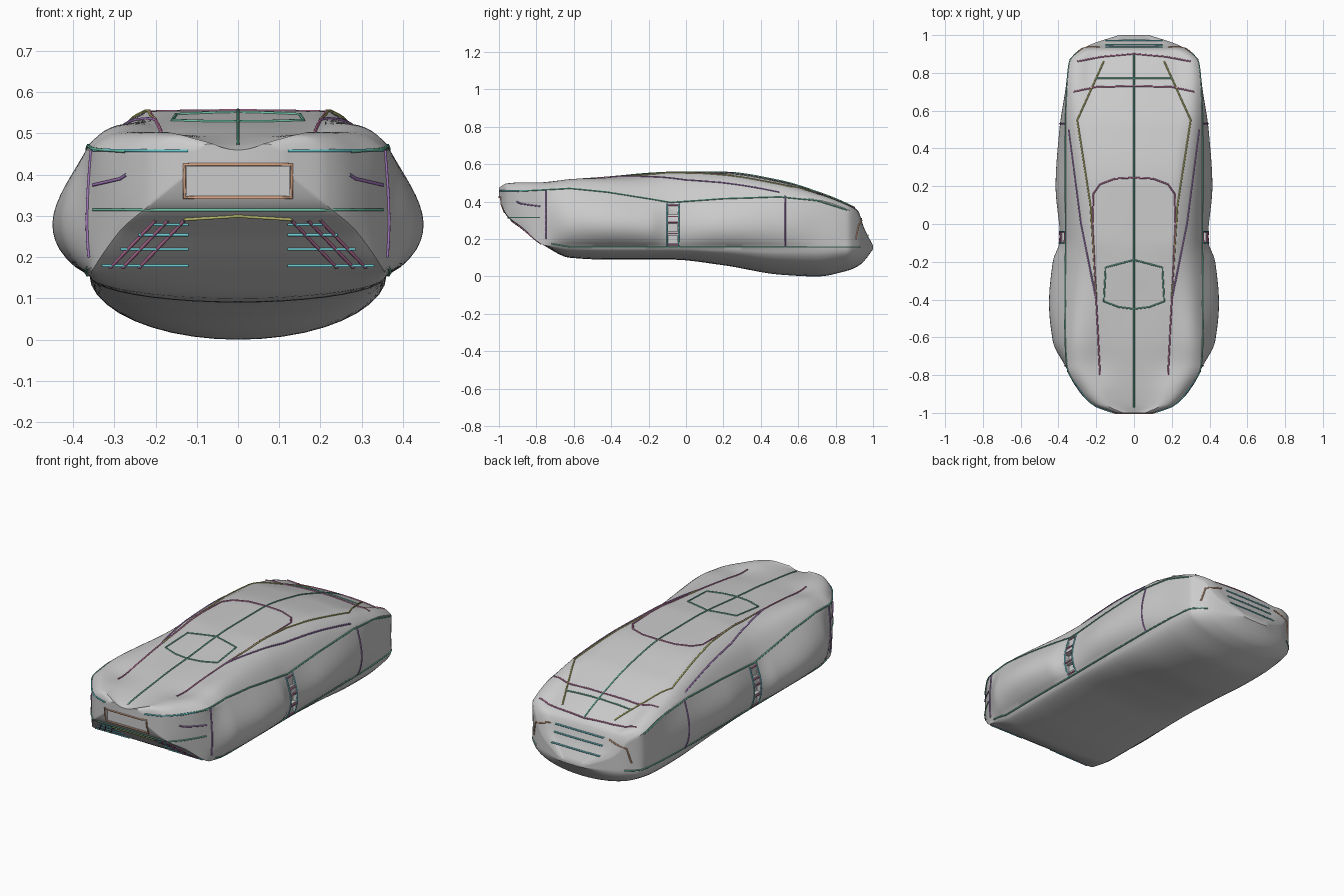
import bpy, bmesh, math
from mathutils import Vector
from mathutils.bvhtree import BVHTree

if "Cube" in bpy.data.objects:
    bpy.data.objects.remove(bpy.data.objects["Cube"])

# Body stations: y, sill half width, flank half width, belly z, sill z,
# shoulder z, roof rail half width, roof rail z, centre top z
STATIONS = [
    (-1.00, .10, .10, .415, .42, .46, .06, .475, .46),
    (-.96, .21, .21, .325, .33, .46, .14, .497, .472),
    (-.88, .285, .29, .26, .265, .46, .17, .503, .485),
    (-.75, .355, .365, .16, .165, .465, .19, .495, .50),
    (-.62, .36, .43, .10, .155, .475, .19, .51, .515),
    (-.42, .36, .45, .09, .155, .455, .20, .53, .53),
    (-.20, .36, .43, .09, .155, .42, .21, .545, .55),
    (-.08, .36, .392, .09, .155, .40, .22, .554, .556),
    (.20, .36, .415, .06, .155, .42, .23, .55, .556),
    (.50, .36, .395, .01, .155, .43, .24, .505, .512),
    (.70, .355, .365, .0, .155, .41, .24, .44, .452),
    (.86, .34, .34, .03, .155, .36, .24, .375, .388),
    (.92, .285, .285, .055, .155, .32, .20, .345, .352),
    (.95, .23, .23, .08, .155, .24, .15, .26, .265),
    (1.0, .08, .08, .145, .15, .16, .05, .162, .165),
]


def tangent(i, c):
    """Monotone slope of channel c at station i."""
    if i in (0, len(STATIONS) - 1):
        return None
    a, b, d = STATIONS[i - 1], STATIONS[i], STATIONS[i + 1]
    m0, m1 = (b[c] - a[c]) / (b[0] - a[0]), (d[c] - b[c]) / (d[0] - b[0])
    return 0 if m0 * m1 <= 0 else 2 * m0 * m1 / (m0 + m1)


def sample(y, c):
    """Smoothly interpolated value of channel c at y."""
    i = 0
    while i < len(STATIONS) - 2 and y > STATIONS[i + 1][0]:
        i += 1
    a, b = STATIONS[i], STATIONS[i + 1]
    h = b[0] - a[0]
    t = (y - a[0]) / h
    s = (b[c] - a[c]) / h
    m0, m1 = tangent(i, c), tangent(i + 1, c)
    m0 = s if m0 is None else m0
    m1 = s if m1 is None else m1
    return ((2*t**3 - 3*t*t + 1) * a[c] + (t**3 - 2*t*t + t) * h * m0
            + (3*t*t - 2*t**3) * b[c] + (t**3 - t*t) * h * m1)


def half_section(y):
    """Outline from belly centre, around the flank, to roof centre."""
    ws, wm, zb, zs, zsh, wr, zr, zt = [sample(y, c) for c in range(1, 9)]
    pts = []
    for k in range(10):                                   # belly
        a = k / 10 * math.pi / 2
        pts.append((ws * math.sin(a), zs - (zs - zb) * math.cos(a)))
    for k in range(14):                                   # flank
        t = k / 14
        pts.append((ws + (wm - ws) * math.sin(math.pi * t ** .78),
                    zs + (zsh - zs) * t))
    # Fuller shoulder over the front wheels than along the cabin
    f = (.020 + .012 * math.exp(-((y + .6) / .25) ** 2)) * ws / .36
    for k in range(10):                                   # shoulder
        t = k / 10
        b = f * math.sin(math.pi * t)
        pts.append((ws + (wr - ws) * t + .55 * b, zsh + (zr - zsh) * t + .8 * b))
    for k in range(9):                                    # roof
        u = 1 - k / 8
        pts.append((wr * u, zt + (zr - zt) * u * u))
    return pts


# Lofted body shell
bm = bmesh.new()
rings = []
N = 140
for j in range(N + 1):
    y = -math.cos(math.pi * j / N) * .5 - .5 + j / N     # denser at both ends
    h = half_section(max(-1, min(1, y)))
    loop = h + [(-x, z) for x, z in h[-2:0:-1]]
    rings.append([bm.verts.new((x, y, z)) for x, z in loop])
for a, b in zip(rings, rings[1:]):
    for k in range(len(a)):
        n = (k + 1) % len(a)
        bm.faces.new((a[k], a[n], b[n], b[k]))
bm.faces.new(rings[0])
bm.faces.new(rings[-1])
bmesh.ops.recalc_face_normals(bm, faces=bm.faces)
skin = BVHTree.FromBMesh(bm)
mesh = bpy.data.meshes.new("car_body")
bm.to_mesh(mesh)
bm.free()
body = bpy.data.objects.new("car_body", mesh)
bpy.context.collection.objects.link(body)


def cut(name, centre, size):
    """Sink a box-shaped recess into the body."""
    bpy.ops.mesh.primitive_cube_add(size=1, location=centre)
    box = bpy.context.object
    box.name, box.scale, box.hide_render = name, size, True
    mod = body.modifiers.new(name, 'BOOLEAN')
    mod.operation, mod.object, mod.solver = 'DIFFERENCE', box, 'EXACT'
    bpy.context.view_layer.objects.active = body
    bpy.ops.object.modifier_apply(modifier=name)
    bpy.data.objects.remove(box)


# Plate recess and side vents
cut("plate_recess", (0, -1, .385), (.25, .06, .07))
for s in (-1, 1):
    for z in (.20, .26, .35):
        cut("side_vent", (s * .40, -.07, z), (.06, .05, .04))

bpy.ops.object.select_all(action='DESELECT')
body.select_set(True)
bpy.context.view_layer.objects.active = body
bpy.ops.object.shade_smooth_by_angle(angle=math.radians(32))

# Coloured feature lines
COLOURS = {"green": (.15, .5, .35), "violet": (.4, .2, .55), "rose": (.6, .2, .4),
           "olive": (.5, .5, .15), "teal": (.15, .6, .65), "orange": (.75, .4, .25)}
mats = {}
for key, rgb in COLOURS.items():
    mats[key] = bpy.data.materials.new(key + "_line")
    mats[key].diffuse_color = (*rgb, 1)

VIEWS = {  # start position of the ray and its direction
    "top": (lambda p: Vector((p[0], p[1], 2)), Vector((0, 0, -1))),
    "side": (lambda p: Vector((2, p[0], p[1])), Vector((-1, 0, 0))),
    "front": (lambda p: Vector((p[0], -2, p[1])), Vector((0, 1, 0))),
    "back": (lambda p: Vector((p[0], 2, p[1])), Vector((0, -1, 0))),
}


def line(name, view, colour, pts, mirror=True):
    """Project a polyline onto the body as a thin tube, with a mirrored copy."""
    start, ray = VIEWS[view]
    path = []
    for p, q in zip(pts, pts[1:]):
        n = max(2, int(math.dist(p, q) / .03))
        path += [(p[0] + (q[0]-p[0]) * k / n, p[1] + (q[1]-p[1]) * k / n) for k in range(n)]
    path.append(pts[-1])
    casts = [skin.ray_cast(start(p), ray) for p in path]
    hits = [c[0] + c[1] * .001 for c in casts if c[0]]
    if len(hits) < 2:
        return
    cu = bpy.data.curves.new(name, 'CURVE')
    cu.dimensions, cu.bevel_depth, cu.bevel_resolution = '3D', .004, 1
    for s in ((1, -1) if mirror else (1,)):
        sp = cu.splines.new('POLY')
        sp.points.add(len(hits) - 1)
        for pt, h in zip(sp.points, hits):
            pt.co = (s * h.x, h.y, h.z, 1)
    cu.materials.append(mats[colour])
    bpy.context.collection.objects.link(bpy.data.objects.new(name, cu))


# Lines seen from above
line("centre_line", "top", "green", [(0, -.97), (0, .9)], False)
line("roof_panel", "top", "green", [(0, -.19), (.15, -.23), (.16, -.41), (.08, -.44), (0, -.45)])
line("roof_arch", "top", "rose", [(.18, -.8), (.2, -.4), (.22, 0), (.215, .16), (.18, .21), (.1, .24), (0, .245)])
line("window_base", "top", "violet", [(.2, -.4), (.28, .0), (.345, .5)])
line("roof_rail", "top", "olive", [(.2, -.38), (.23, .1), (.3, .55), (.16, .86)])
line("rear_window_edge", "top", "rose", [(0, .73), (.2, .725), (.32, .7)])
line("rear_slat", "top", "green", [(0, .77), (.2, .77)])
line("tail_edge", "top", "rose", [(0, .9), (.17, .885), (.3, .86)])

# Lines seen from the side
line("sill_line", "side", "green", [(-.72, .175), (-.62, .158), (.93, .158)])
line("belt_line", "side", "green", [(y, sample(y, 5) - .004) for y in (-.9, -.62, -.42, -.2, -.08, .2, .5, .7, .86)])
line("door_line", "side", "violet", [(.53, .16), (.53, .43)])
for y in (-.1, -.04):
    line("vent_post", "side", "teal", [(y, .16), (y, .39)])
for z in (.17, .23, .29, .32, .38):
    line("vent_rung", "side", "rose", [(-.1, z), (-.04, z)])
line("front_corner", "side", "violet", [(-.75, .20), (-.75, .46)])

# Nose lines
line("plate_frame", "front", "orange", [(0, .425), (.13, .425), (.13, .345), (0, .345)])
line("nose_edge", "front", "teal", [(.12, .458), (.2, .458), (.35, .46)])
line("bumper_edge", "front", "green", [(0, .315), (.2, .315), (.35, .315)])
line("grille_top", "front", "olive", [(0, .30), (.13, .292)])
line("headlight_edge", "front", "violet", [(.27, .40), (.285, .39), (.35, .375)])
for x in (.13, .17, .2):
    line("grille_bar", "front", "rose", [(x, .29), (x + .11, .175)])
for z in (.28, .255, .22, .18):
    w = .56 - z * 1.25
    line("grille_slat", "front", "teal", [(.12, z), (min(w, .33), z)])

# Tail lines
for z in (.22, .27, .31):
    line("tail_slat", "back", "teal", [(0, z), (.15, z)])
line("tail_light_edge", "back", "orange", [(.18, .31), (.28, .28), (.3, .2)])

for m in bpy.data.materials:
    if m.users and not m.is_grease_pencil:
        m.use_nodes = True
        m.node_tree.nodes["Principled BSDF"].inputs["Base Color"].default_value = m.diffuse_color
